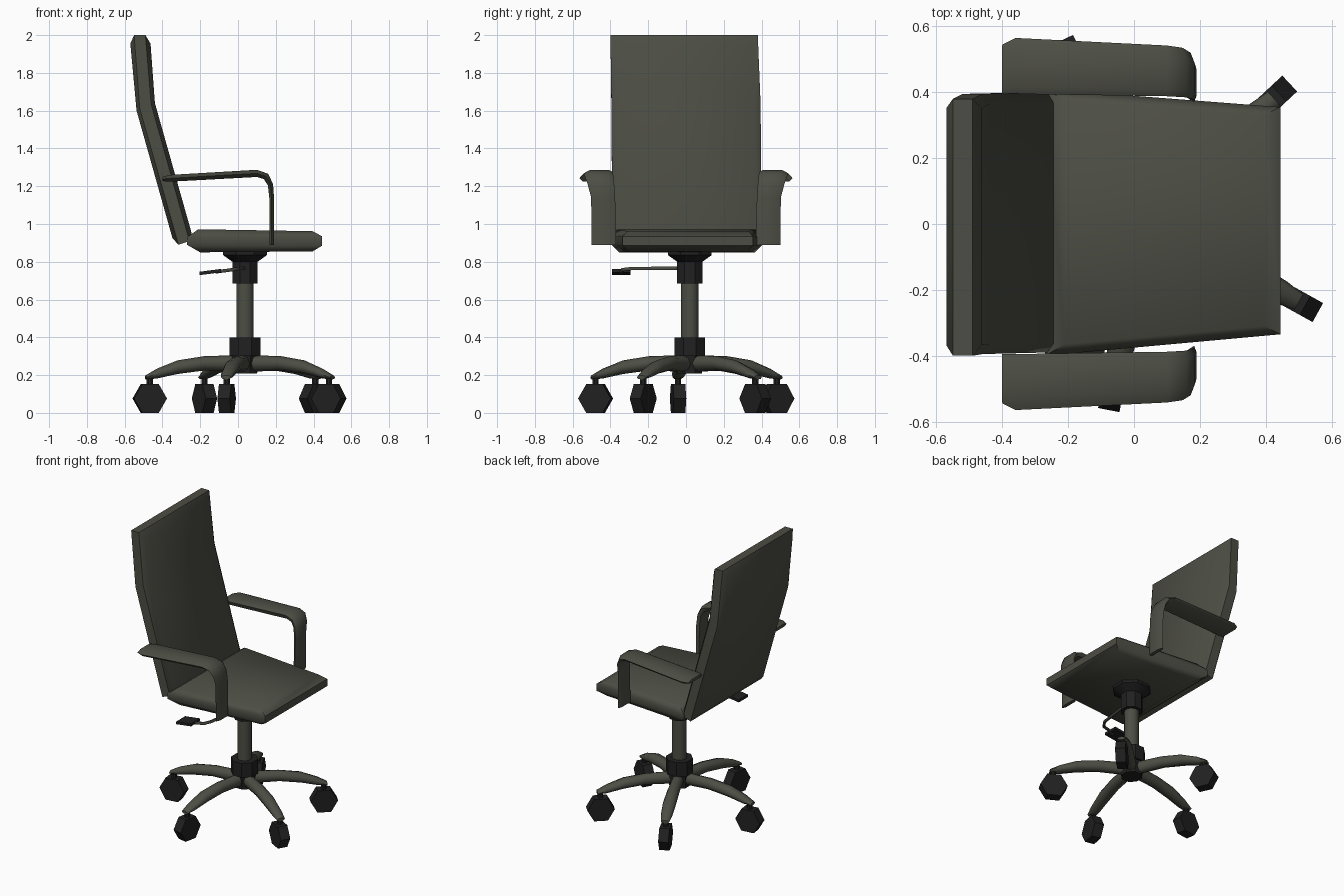
import bpy, bmesh, math
from mathutils import Vector

if "Cube" in bpy.data.objects:
    bpy.data.objects.remove(bpy.data.objects["Cube"])


def material(name, rgb):
    m = bpy.data.materials.new(name)
    m.diffuse_color = (*rgb, 1)
    m.use_nodes = True
    m.node_tree.nodes["Principled BSDF"].inputs["Base Color"].default_value = m.diffuse_color
    return m


OLIVE = material("olive_grey", (0.073, 0.075, 0.058))
BLACK = material("soft_black", (0.015, 0.015, 0.015))
CX, CY = 0.037, 0.02  # axis of the swivel column


def finish(name, bm, mat, angle=40):
    bmesh.ops.recalc_face_normals(bm, faces=bm.faces)
    for f in bm.faces:
        f.smooth = angle > 0
    me = bpy.data.meshes.new(name)
    bm.to_mesh(me)
    bm.free()
    if angle:
        me.set_sharp_from_angle(angle=math.radians(angle))
    me.materials.append(mat)
    ob = bpy.data.objects.new(name, me)
    bpy.context.collection.objects.link(ob)
    return ob


def bridge(bm, rings):
    vs = [[bm.verts.new(p) for p in r] for r in rings]
    n = len(rings[0])
    for a, b in zip(vs, vs[1:]):
        for i in range(n):
            j = (i + 1) % n
            bm.faces.new((a[i], a[j], b[j], b[i]))
    return vs


def loft(name, rings, mat, angle=40):
    bm = bmesh.new()
    vs = bridge(bm, rings)
    bm.faces.new(vs[0])
    bm.faces.new(vs[-1])
    return finish(name, bm, mat, angle)


def cushion(name, layers, mat):
    """Each layer is a list of rows (x, z, half_width, y_centre) across the cushion."""
    bm = bmesh.new()
    rings = []
    for rows in layers:
        left = [(x, c + w, z) for x, z, w, c in rows]
        right = [(x, c - w, z) for x, z, w, c in rows]
        rings.append(left + right[::-1])
    vs = bridge(bm, rings)
    n = len(rings[0])
    for cap in (vs[0], vs[-1]):
        for i in range(n // 2 - 1):
            bm.faces.new((cap[i], cap[i + 1], cap[n - 2 - i], cap[n - 1 - i]))
    return finish(name, bm, mat, 50)


def turned(name, profile, sides, mat, angle=40, x=CX, y=CY):
    """Stack of regular polygons given as (radius, z)."""
    rings = [[(x + r * math.cos(math.tau * (i + .5) / sides),
               y + r * math.sin(math.tau * (i + .5) / sides), z)
              for i in range(sides)] for r, z in profile]
    return loft(name, rings, mat, angle)


# backrest: front inset, front rim, rear rim, rear inset
cushion("backrest", [
    [(-.245, .95, .365, .003), (-.44, 1.64, .365, 0), (-.463, 1.955, .36, -.008)],
    [(-.257, .91, .395, .005), (-.46, 1.635, .395, 0), (-.49, 2.0, .39, -.01)],
    [(-.315, .89, .395, .005), (-.52, 1.61, .395, 0), (-.55, 2.0, .39, -.01)],
    [(-.347, .925, .365, .003), (-.537, 1.60, .365, 0), (-.57, 1.955, .36, -.008)],
], OLIVE)

# seat: top inset, upper rim, lower rim, bottom inset
cushion("seat", [
    [(-.21, .972, .37, .005), (.395, .962, .32, .01)],
    [(-.27, .93, .405, .005), (.445, .935, .345, .01)],
    [(-.27, .89, .40, .005), (.445, .885, .345, .01)],
    [(-.20, .85, .36, .005), (.395, .855, .315, .01)],
], OLIVE)

# armrests: x, z, inner y, outer y, thickness
ARM = [(-.40, 1.238, .395, .545, .022), (-.36, 1.242, .395, .565, .036),
       (.10, 1.268, .388, .542, .038), (.148, 1.252, .385, .535, .036),
       (.172, 1.208, .38, .52, .028), (.178, 1.14, .375, .502, .025),
       (.178, .89, .37, .50, .024)]
for side, label in ((1, "left"), (-1, "right")):
    rings = []
    for i, (x, z, yi, yo, t) in enumerate(ARM):
        a, b = ARM[max(i - 1, 0)], ARM[min(i + 1, len(ARM) - 1)]
        d = Vector((b[0] - a[0], b[1] - a[1])).normalized()
        nx, nz = -d.y, d.x
        rings.append([(x + nx * t * k, side * y, z + nz * t * k) for y, k in (
            (yi, .2), (yi + .02, .5), (yo - .035, .5), (yo, 0), (yo - .02, -.5), (yi + .01, -.5))])
    loft("armrest_" + label, rings, OLIVE, 50)

# swivel column
turned("seat_mount", [(.072, .685), (.072, .80), (.125, .835), (.125, .855)], 8, BLACK, 30)
turned("gas_lift", [(.047, .38), (.047, .70)], 12, OLIVE)
turned("base_hub", [(.07, .208), (.075, .30), (.088, .30), (.088, .40)], 8, BLACK, 30)

# five base legs with casters: radius, z, half width, half height
LEG = [(.03, .262, .036, .044), (.22, .262, .04, .038), (.36, .242, .043, .036),
       (.47, .208, .037, .026), (.53, .188, .027, .011)]
for n in range(5):
    ang = math.radians(43 + 72 * n)
    u = Vector((math.cos(ang), math.sin(ang), 0))
    v = Vector((-u.y, u.x, 0))
    c = Vector((CX, CY, 0))
    rings = [[c + u * r + v * w * math.cos(math.tau * i / 8)
              + Vector((0, 0, z + h * math.sin(math.tau * i / 8))) for i in range(8)]
             for r, z, w, h in LEG]
    loft(f"base_leg_{n + 1}", rings, OLIVE, 60)
    p = c + u * .508
    turned(f"caster_stem_{n + 1}", [(.018, .13), (.018, .195)], 8, BLACK, 40, p.x, p.y)
    # hexagonal wheel rolling along the leg direction
    rings = [[p + v * s + u * .088 * math.cos(math.tau * i / 6)
              + Vector((0, 0, .076 + .088 * math.sin(math.tau * i / 6))) for i in range(6)]
             for s in (-.033, .033)]
    loft(f"caster_wheel_{n + 1}", rings, BLACK, 0)

# height lever: bent rod and flat paddle
curve = [Vector(q) for q in ((CX, CY, .767), (.0, -.29, .764), (-.03, -.335, .758), (-.12, -.345, .746))]
rings = []
for i, q in enumerate(curve):
    d = (curve[min(i + 1, 3)] - curve[max(i - 1, 0)]).normalized()
    s = d.cross(Vector((0, 0, 1))).normalized()
    t = s.cross(d)
    rings.append([q + .01 * (s * math.cos(math.tau * k / 6) + t * math.sin(math.tau * k / 6))
                  for k in range(6)])
loft("lever_rod", rings, OLIVE, 60)
loft("lever_paddle", [[(x, -.343 + y, z + h) for y, h in
                       ((-.05, -.009), (.05, -.009), (.05, .009), (-.05, .009))]
                      for x, z in ((-.205, .738), (-.09, .753))], BLACK, 0)
